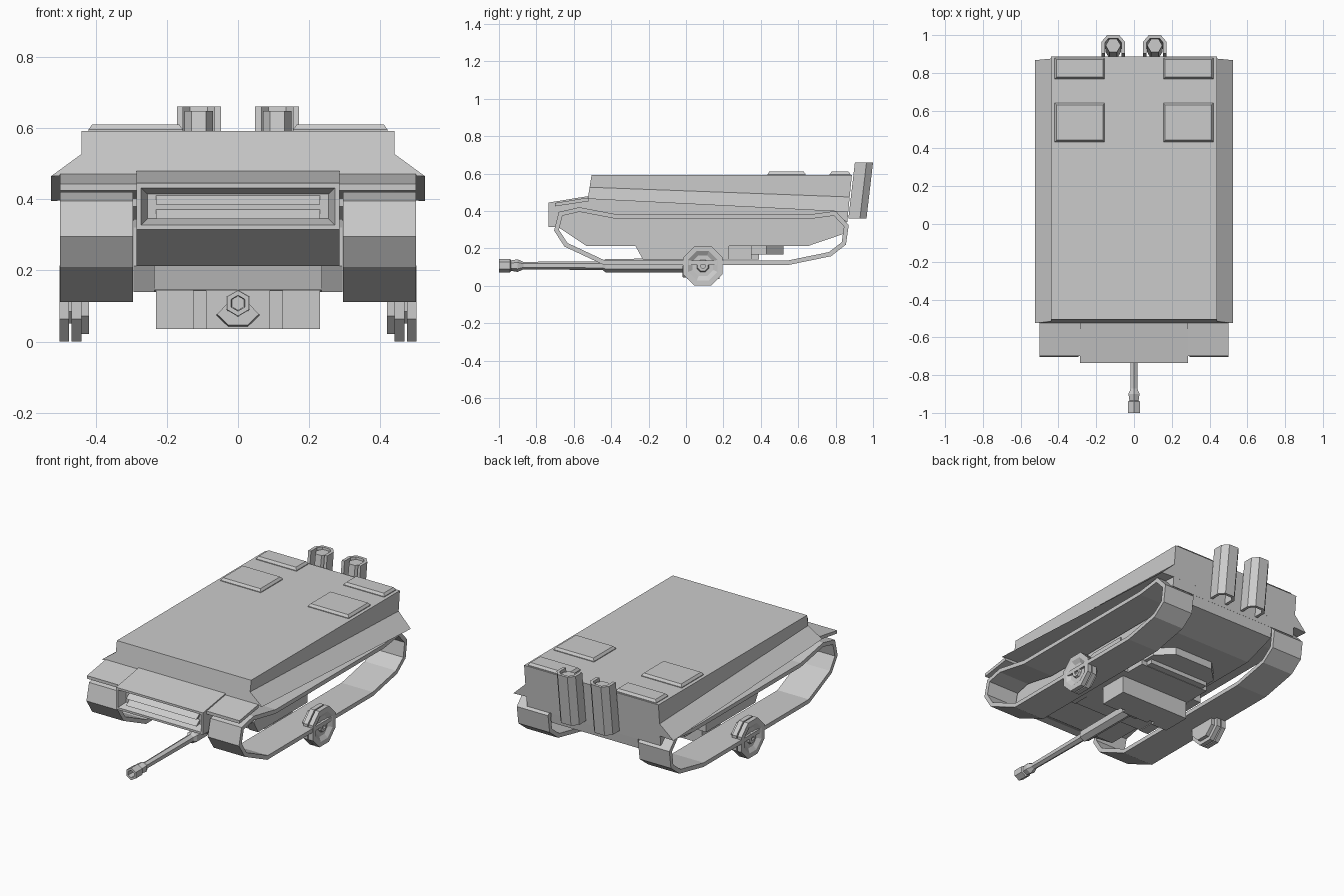
import bpy, bmesh, math
from mathutils import Vector

cube = bpy.data.objects.get("Cube")
if cube:
    bpy.data.objects.remove(cube)

GREY = (0.6, 0.6, 0.6, 1)
mat = bpy.data.materials.new("plain_grey")
mat.use_nodes = True
mat.diffuse_color = GREY
mat.node_tree.nodes["Principled BSDF"].inputs["Base Color"].default_value = GREY


def finish(name, bm):
    """Turn a bmesh into a flat shaded object."""
    bmesh.ops.recalc_face_normals(bm, faces=bm.faces)
    mesh = bpy.data.meshes.new(name)
    bm.to_mesh(mesh)
    bm.free()
    mesh.materials.append(mat)
    obj = bpy.data.objects.new(name, mesh)
    bpy.context.collection.objects.link(obj)
    return obj


def loft(rings, capped=True):
    """Skin a series of closed rings with equal point counts."""
    bm = bmesh.new()
    loops = [[bm.verts.new(p) for p in ring] for ring in rings]
    pairs = list(zip(loops, loops[1:]))
    if not capped:
        pairs.append((loops[-1], loops[0]))
    for a, b in pairs:
        for i in range(len(a)):
            j = (i + 1) % len(a)
            bm.faces.new((a[i], a[j], b[j], b[i]))
    if capped:
        bm.faces.new(loops[0])
        bm.faces.new(loops[-1])
    return bm


def side_prism(profile, x0, x1):
    """Extrude a (y, z) outline across x."""
    return loft([[(x, y, z) for y, z in profile] for x in (x0, x1)])


def plan_prism(outline, z0, z1, lean=0.0):
    """Extrude an (x, y) outline upward, optionally leaning in y."""
    return loft([[(x, y, z0) for x, y in outline],
                 [(x, y + lean, z1) for x, y in outline]])


def box(x0, x1, y0, y1, z0, z1):
    return side_prism([(y0, z0), (y1, z0), (y1, z1), (y0, z1)], x0, x1)


def lathe(steps, sides, centre, axis, turn=0.0):
    """Stack polygon rings given as (position, radius) along x or y."""
    rings = []
    for pos, r in steps:
        ring = []
        for i in range(sides):
            a = math.tau * i / sides + turn
            u, w = r * math.sin(a), r * math.cos(a)
            offset = (pos, u, w) if axis == "x" else (u, pos, w)
            ring.append(Vector(centre) + Vector(offset))
        rings.append(ring)
    return loft(rings)


# Lower hull, with the recessed nose grille
hull = side_prism([(-.735, .445), (-.735, .315), (-.685, .315), (-.53, .212),
                   (.65, .212), (.85, .28), (.868, .43), (.5, .45), (-.52, .48)],
                  -.285, .285)
bmesh.ops.recalc_face_normals(hull, faces=hull.faces)
nose = [f for f in hull.faces if f.normal.y < -.95]
bmesh.ops.inset_individual(hull, faces=nose, thickness=.018)
bmesh.ops.inset_individual(hull, faces=nose, thickness=.025, depth=-.05)
finish("lower_hull", hull)
for i, z in enumerate((.345, .385)):
    finish(f"grille_slat_{i + 1}",
           side_prism([(-.72, z), (-.68, z + .03), (-.66, z + .03), (-.70, z)], -.23, .23))

# Upper hull, whose flared skirts drop toward the rear
def hull_section(front):
    ridge, skirt = (.527, .465) if front else (.475, .395)
    half = [(.44, .592), (.44, ridge), (.525, skirt), (.44, skirt + .004)]
    outline = half + [(-x, z) for x, z in reversed(half)]
    if front:
        return [(x, -.505 - (.592 - z) * .16, z) for x, z in outline]
    return [(x, .887 - (.592 - z) * .1, z) for x, z in outline]


finish("upper_hull", loft([hull_section(True), hull_section(False)]))

# Rear plate between the skirts
finish("rear_plate", side_prism([(.80, .38), (.862, .34), (.885, .58), (.80, .58)], -.438, .438))

# Track loop: offset each outline point inward for the inner face
OUTER = [(-.65, .21), (-.44, .112), (.55, .112), (.775, .158), (.855, .22), (.87, .325),
         (.80, .40), (.65, .38), (-.36, .38), (-.57, .42), (-.68, .395), (-.705, .295)]


def inward(points, t):
    result = []
    for i, p in enumerate(points):
        p = Vector(p)
        a = (p - Vector(points[i - 1])).normalized()
        b = (Vector(points[(i + 1) % len(points)]) - p).normalized()
        n = Vector((-a.y - b.y, a.x + b.x)).normalized()
        result.append(tuple(p + n * t / max(.5, n.dot(Vector((-a.y, a.x))))))
    return result


INNER = inward(OUTER, .024)

for s, side in ((1, "left"), (-1, "right")):
    finish(f"{side}_track", loft([
        [(s * .295, y, z) for y, z in OUTER], [(s * .5, y, z) for y, z in OUTER],
        [(s * .5, y, z) for y, z in INNER], [(s * .295, y, z) for y, z in INNER]],
        capped=False))

    # Front mudguard
    finish(f"{side}_mudguard", side_prism(
        [(-.70, .425), (-.52, .452), (-.52, .472), (-.70, .443)], s * .28, s * .5))

    # Road wheel pair with dished outer face and hub
    wheel = (0, .09, .107)
    turn = math.pi / 8
    finish(f"{side}_inner_wheel", lathe(
        [(s * .418, .06), (s * .418, .092), (s * .44, .092), (s * .44, .115), (s * .468, .115),
         (s * .468, .06), (s * .48, .06)], 8, wheel, "x", turn))
    finish(f"{side}_outer_wheel", lathe(
        [(s * .475, .05), (s * .475, .115), (s * .502, .115), (s * .502, .085), (s * .487, .06),
         (s * .487, .035), (s * .5, .03), (s * .5, .014), (s * .49, .014)], 8, wheel, "x", turn))

    # Roof hatches
    for name, y0, y1 in (("roof_hatch", .435, .64), ("rear_hatch", .768, .88)):
        def rect(d, z):
            return [(s * (.155 + d), y0 + d, z), (s * (.42 - d), y0 + d, z),
                    (s * (.42 - d), y1 - d, z), (s * (.155 + d), y1 - d, z)]
        finish(f"{side}_{name}", loft([rect(0, .585), rect(0, .596), rect(.01, .61)]))

    # Exhaust pipe inside a leaning shield that is open toward the hull
    c = s * .11
    half = [(.062, .868), (.062, .93), (.032, .965), (-.032, .965), (-.062, .93), (-.062, .868)]
    inner = [(.044, .868), (.044, .925), (.025, .948), (-.025, .948), (-.044, .925), (-.044, .868)]
    shield = [(c + x, y) for x, y in half + inner[::-1]]
    finish(f"{side}_exhaust_shield", plan_prism(shield, .36, .66, .035))
    pipe = [(c + .04 * math.cos(math.tau * i / 6), .91 + .04 * math.sin(math.tau * i / 6))
            for i in range(6)]
    finish(f"{side}_exhaust_pipe", plan_prism(pipe, .41, .648, .035))

    # Cheek of the slung turret
    finish(f"{side}_turret_cheek", side_prism(
        [(-.27, .212), (-.23, .14), (.23, .14), (.23, .345), (0, .345), (-.1, .32)],
        s * .235, s * .293))
    finish(f"{side}_turret_face", box(s * .125, s * .23, .005, .06, .036, .16))

# Slung turret body, lower block, bustle and stowage rack
finish("turret_body", side_prism(
    [(-.25, .22), (-.23, .145), (.35, .14), (.35, .22)], -.235, .235))
finish("turret_block", box(-.23, .23, .03, .18, .036, .16))
finish("turret_centre", box(-.09, .09, .005, .06, .036, .16))
finish("stowage_rack", plan_prism(
    [(-.22, .34), (.22, .34), (.22, .43), (.13, .52), (-.13, .52), (-.22, .43)], .167, .215))
finish("rack_foot", box(-.2, .2, .35, .39, .142, .21))

# Gun with mantlet, sleeve and hollow muzzle
gun = (0, 0, .108)
finish("mantlet", loft([[(x * k, y, .14 - (.14 - z) * k) for x, z in
                         ((-.065, .07), (-.03, .036), (.03, .036), (.065, .07), (0, .14))]
                        for y, k in ((-.02, .9), (.05, 1))]))
finish("gun_sleeve", lathe([(-.45, .02), (-.43, .036), (0, .038)], 6, gun, "y"))
finish("gun_barrel", lathe(
    [(-.95, .02), (-1, .022), (-1, .036), (-.94, .036), (-.935, .028), (-.9, .034),
     (-.87, .02), (-.4, .024)], 6, gun, "y"))
